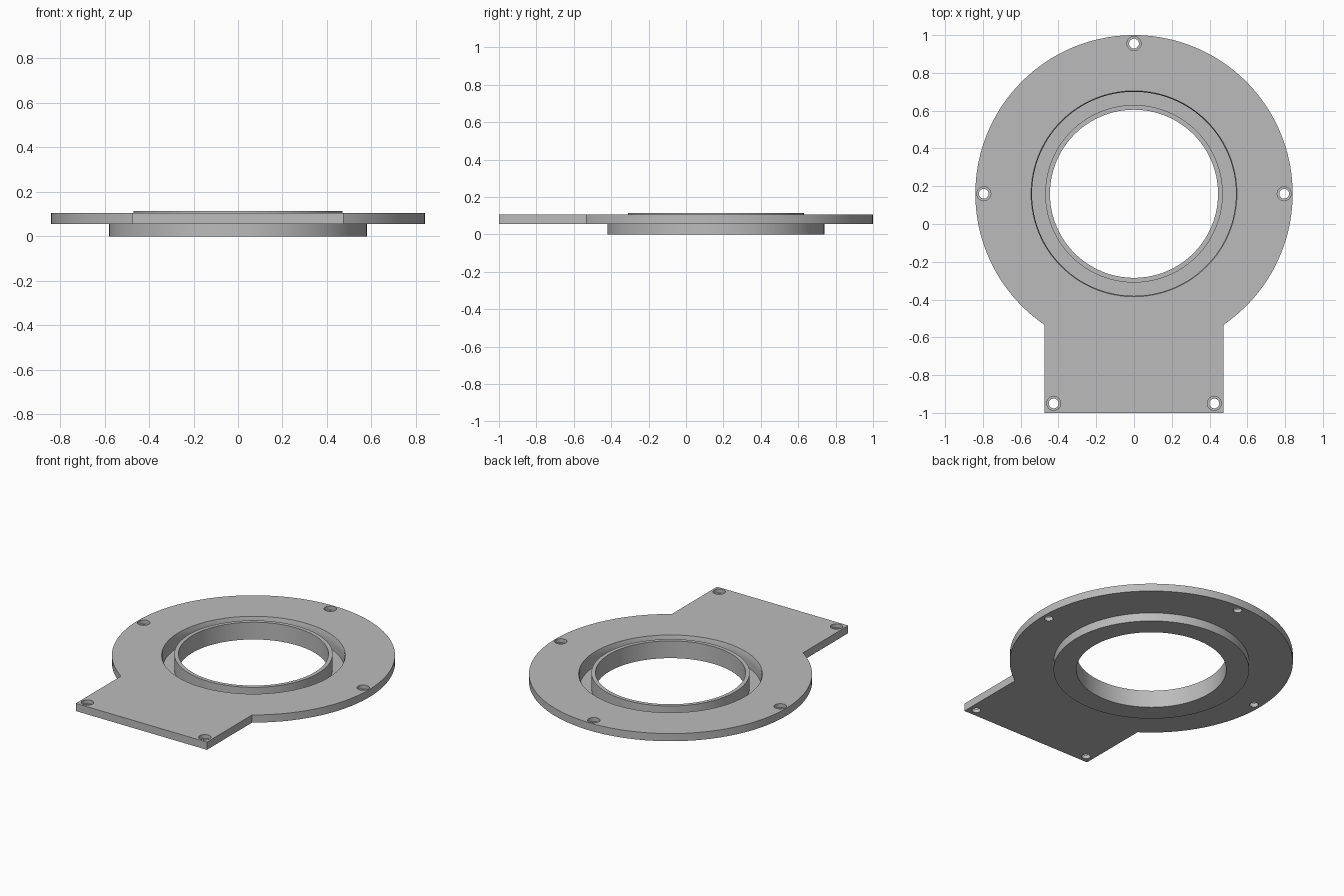
import bpy, bmesh, math
from mathutils import Vector

if "Cube" in bpy.data.objects:
    bpy.data.objects.remove(bpy.data.objects["Cube"], do_unlink=True)

CENTRE_Y = 0.16      # centre of the round part
DISC_R = 0.84
TAB_X = 0.475        # half width of the tab
BOTTOM, TOP = 0.055, 0.105

grey = bpy.data.materials.new("plain_grey")
grey.use_nodes = True
grey.diffuse_color = (0.5, 0.5, 0.5, 1)
grey.node_tree.nodes["Principled BSDF"].inputs["Base Color"].default_value = (0.5, 0.5, 0.5, 1)


def finish(bm, name):
    bmesh.ops.recalc_face_normals(bm, faces=bm.faces)
    mesh = bpy.data.meshes.new(name)
    bm.to_mesh(mesh)
    bm.free()
    mesh.materials.append(grey)
    obj = bpy.data.objects.new(name, mesh)
    bpy.context.collection.objects.link(obj)
    return obj


def activate(obj):
    bpy.ops.object.select_all(action="DESELECT")
    obj.select_set(True)
    bpy.context.view_layer.objects.active = obj


def lathe(name, profile, x, y, steps):
    """Turn a closed (radius, height) profile about a vertical axis."""
    bm = bmesh.new()
    verts = [bm.verts.new((x + r, y, z)) for r, z in profile]
    edges = [bm.edges.new((v, verts[i - 1])) for i, v in enumerate(verts)]
    bmesh.ops.spin(bm, geom=verts + edges, cent=(x, y, 0), axis=(0, 0, 1),
                   angle=math.tau, steps=steps)
    bmesh.ops.remove_doubles(bm, verts=bm.verts, dist=1e-5)
    return finish(bm, name)


def cut(target, cutter):
    cutter.hide_render = True
    mod = target.modifiers.new("cut", "BOOLEAN")
    mod.operation = "DIFFERENCE"
    mod.solver = "EXACT"
    mod.object = cutter
    activate(target)
    bpy.ops.object.modifier_apply(modifier=mod.name)
    bpy.data.objects.remove(cutter, do_unlink=True)


# Flat plate: a round disc running into a square tab at the front
start = -math.acos(TAB_X / DISC_R)
sweep = math.pi - 2 * start
outline = [(DISC_R * math.cos(start + sweep * i / 120),
            CENTRE_Y + DISC_R * math.sin(start + sweep * i / 120)) for i in range(121)]
outline += [(-TAB_X, -1), (TAB_X, -1)]
bm = bmesh.new()
face = bm.faces.new([bm.verts.new((x, y, BOTTOM)) for x, y in outline])
raised = bmesh.ops.extrude_face_region(bm, geom=[face])["geom"]
bmesh.ops.translate(bm, vec=Vector((0, 0, TOP - BOTTOM)),
                    verts=[v for v in raised if isinstance(v, bmesh.types.BMVert)])
plate = finish(bm, "mounting_plate")

# Central opening with a fine chamfered edge
cut(plate, lathe("opening_cutter",
                 [(0, 0), (0.54, 0), (0.54, 0.095), (0.545, TOP), (0.545, 0.2), (0, 0.2)],
                 0, CENTRE_Y, 128))

# Counterbored screw holes around the rim and in the tab corners
holes = [(0, 0.955)] + [(s * x, y) for s in (-1, 1) for x, y in ((0.795, CENTRE_Y), (0.425, -0.95))]
for x, y in holes:
    cut(plate, lathe("screw_cutter",
                     [(0, 0), (0.026, 0), (0.026, 0.08), (0.037, 0.08), (0.037, 0.2), (0, 0.2)],
                     x, y, 32))

# Stepped collar: outer boss below, groove floor and raised inner rim
collar = lathe("stepped_collar",
               [(0.445, 0), (0.58, 0), (0.58, BOTTOM), (0.54, BOTTOM), (0.54, 0.015),
                (0.47, 0.015), (0.47, 0.113), (0.445, 0.113)],
               0, CENTRE_Y, 128)

for obj in (plate, collar):
    activate(obj)
    bpy.ops.object.shade_smooth_by_angle(angle=math.radians(30))
